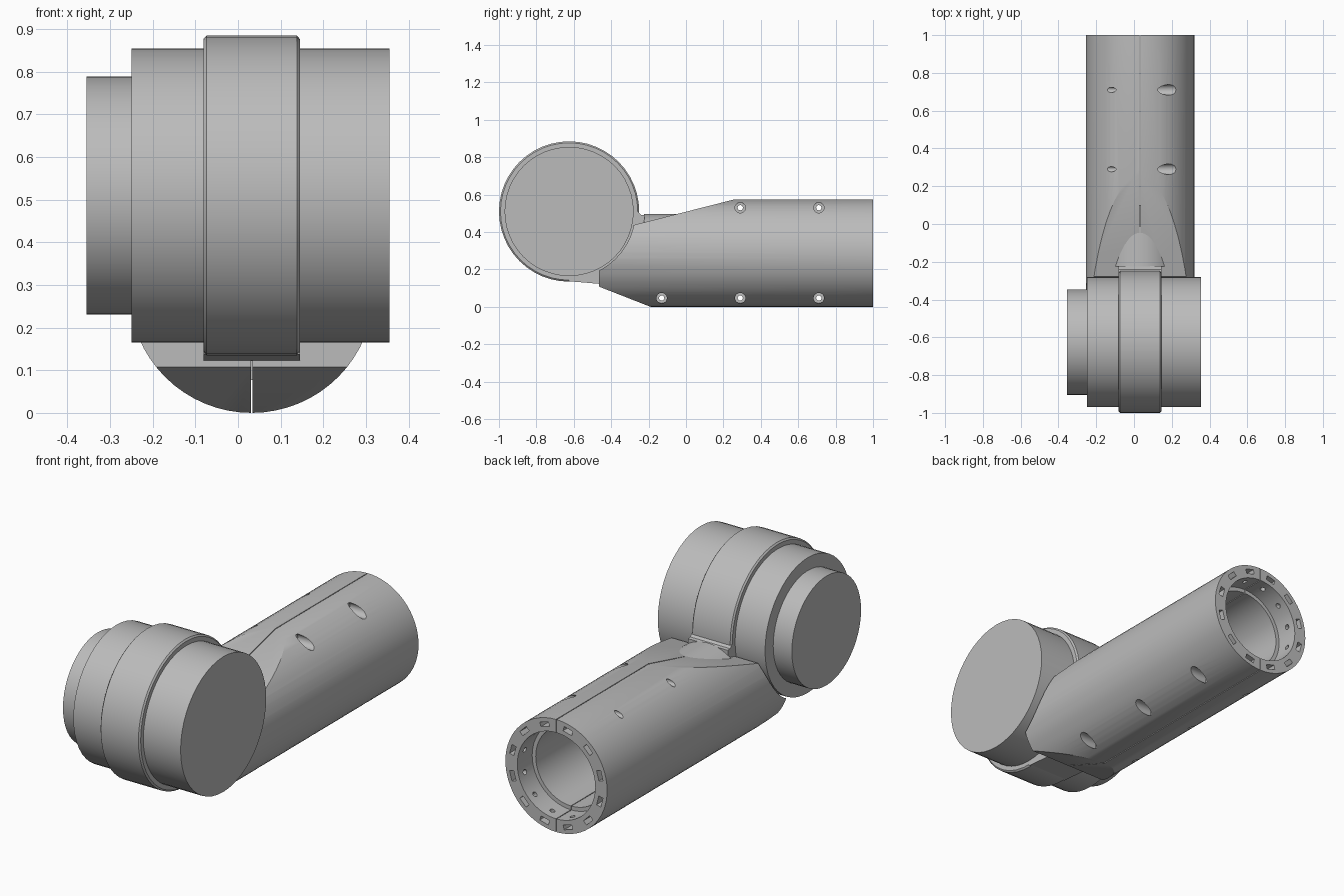
import bpy, bmesh, math
from mathutils import Matrix, Vector

if "Cube" in bpy.data.objects:
    bpy.data.objects.remove(bpy.data.objects["Cube"])

CX, CZ = 0.032, 0.287            # tube axis (runs along y)
MY, MZ = -0.625, 0.51            # motor axis (runs along x)

grey = bpy.data.materials.new("neutral grey")
grey.diffuse_color = (0.5, 0.5, 0.5, 1)
grey.use_nodes = True
grey.node_tree.nodes["Principled BSDF"].inputs["Base Color"].default_value = grey.diffuse_color


def finish(bm, name):
    bmesh.ops.recalc_face_normals(bm, faces=bm.faces)
    me = bpy.data.meshes.new(name)
    bm.to_mesh(me)
    bm.free()
    ob = bpy.data.objects.new(name, me)
    bpy.context.collection.objects.link(ob)
    me.materials.append(grey)
    return ob


def revolve(name, profile, axis, segs):
    """Spin (axial, radius) points round the motor (x) or tube (y) axis and cap both ends."""
    bm = bmesh.new()
    rings = []
    for a, r in profile:
        ring = []
        for i in range(segs):
            t = 2 * math.pi * i / segs
            c, s = r * math.cos(t), r * math.sin(t)
            ring.append(bm.verts.new((a, MY + c, MZ + s) if axis == "x" else (CX + c, a, CZ + s)))
        rings.append(ring)
    for r0, r1 in zip(rings, rings[1:]):
        for i in range(segs):
            j = (i + 1) % segs
            bm.faces.new((r0[i], r0[j], r1[j], r1[i]))
    bm.faces.new(rings[0])
    bm.faces.new(rings[-1])
    return finish(bm, name)


def prism(name, yz, x0, x1):
    """Extrude a side-view outline along x."""
    bm = bmesh.new()
    face = bm.faces.new([bm.verts.new((x0, y, z)) for y, z in yz])
    out = bmesh.ops.extrude_face_region(bm, geom=[face])["geom"]
    bmesh.ops.translate(bm, verts=[v for v in out if isinstance(v, bmesh.types.BMVert)], vec=(x1 - x0, 0, 0))
    return finish(bm, name)


def rods(name, items, segs):
    """Cylinders given as (start, end, radius)."""
    bm = bmesh.new()
    for p, q, r in items:
        p, q = Vector(p), Vector(q)
        m = Matrix.Translation((p + q) / 2) @ (q - p).to_track_quat("Z", "Y").to_matrix().to_4x4()
        bmesh.ops.create_cone(bm, cap_ends=True, segments=segs, radius1=r, radius2=r,
                              depth=(q - p).length, matrix=m)
    return finish(bm, name)


def cut(ob, cutter):
    cutter.hide_render = True
    mod = ob.modifiers.new("cut", "BOOLEAN")
    mod.operation, mod.solver, mod.object = "DIFFERENCE", "EXACT", cutter
    bpy.context.view_layer.objects.active = ob
    bpy.ops.object.modifier_apply(modifier=mod.name)
    bpy.data.objects.remove(cutter)


# Motor body, stepped end cap and chamfered clamp band
parts = [
    revolve("motor_body", [(-0.25, 0.345), (0.355, 0.345)], "x", 48),
    revolve("motor_end_cap", [(-0.355, 0.279), (-0.24, 0.279)], "x", 48),
    revolve("clamp_band", [(-0.081, 0.34), (-0.081, 0.367), (-0.074, 0.375), (0.138, 0.375),
                           (0.145, 0.367), (0.145, 0.34)], "x", 48),
]

# Arm tube with stepped bore
tube = revolve("arm_tube", [(-0.465, 0.287), (1, 0.287), (1, 0.22), (0.88, 0.22), (0.88, 0.2), (-0.22, 0.2)], "y", 64)
cut(tube, prism("top_slope", [(0.3, 0.585), (-0.6, 0.356), (-0.6, 0.9), (0.3, 0.9)], -0.5, 0.5))
cut(tube, prism("bottom_slope", [(-0.6, 0.161), (-0.1, -0.035), (-0.6, -0.1)], -0.5, 0.5))
cut(tube, revolve("motor_seat", [(-0.5, 0.354), (0.5, 0.354)], "x", 48))

# Screw holes: wide counterbore on the right, narrow through hole to the left
spots = [(0.29, 0.53), (0.71, 0.53), (-0.13, 0.047), (0.29, 0.047), (0.71, 0.047)]
cut(tube, rods("screw_holes", [((-0.5, y, z), (0.5, y, z), 0.014) for y, z in spots], 16))
cut(tube, rods("counterbores", [((0.115, y, z), (0.5, y, z), 0.028) for y, z in spots], 20))

# Nut pockets round the open end, each with a small radial hole into the bore
bm = bmesh.new()
pins = []
for i in range(12):
    t = 2 * math.pi * (i + 0.5) / 12
    d = Vector((math.cos(t), 0, math.sin(t)))
    centre = Vector((CX, 0, CZ))
    m = (Matrix.Translation(centre + d * 0.254 + Vector((0, 0.97, 0)))
         @ Matrix.Rotation(-t, 4, "Y") @ Matrix.Diagonal((0.024, 0.1, 0.05, 1)))
    bmesh.ops.create_cube(bm, size=1, matrix=m)
    pins.append((centre + d * 0.2 + Vector((0, 0.95, 0)), centre + d * 0.25 + Vector((0, 0.95, 0)), 0.013))
cut(tube, finish(bm, "nut_pockets"))
cut(tube, rods("radial_holes", pins, 12))

# Seam between the two half shells
cut(tube, prism("seam", [(-0.6, -0.1), (1.1, -0.1), (1.1, 0.7), (-0.6, 0.7)], CX - 0.002, CX + 0.002))
parts.append(tube)

# Inner core that rises through the sloped top, and the neck and foot joining it to the band
core = revolve("inner_core", [(-0.225, 0.198), (-0.225, 0.21), (0.1, 0.21), (0.1, 0.198), (-0.222, 0.198)], "y", 64)
parts += [
    core,
    prism("band_neck", [(-0.4, 0.3), (-0.222, 0.3), (-0.222, 0.49), (-0.24, 0.492), (-0.258, 0.51), (-0.4, 0.51)], -0.081, 0.145),
    prism("band_foot", [(-0.625, 0.137), (-0.45, 0.122), (-0.45, 0.25), (-0.625, 0.25)], -0.081, 0.145),
]

for ob in parts:
    bpy.ops.object.select_all(action="DESELECT")
    ob.select_set(True)
    bpy.context.view_layer.objects.active = ob
    bpy.ops.object.shade_smooth_by_angle(angle=math.radians(25))
